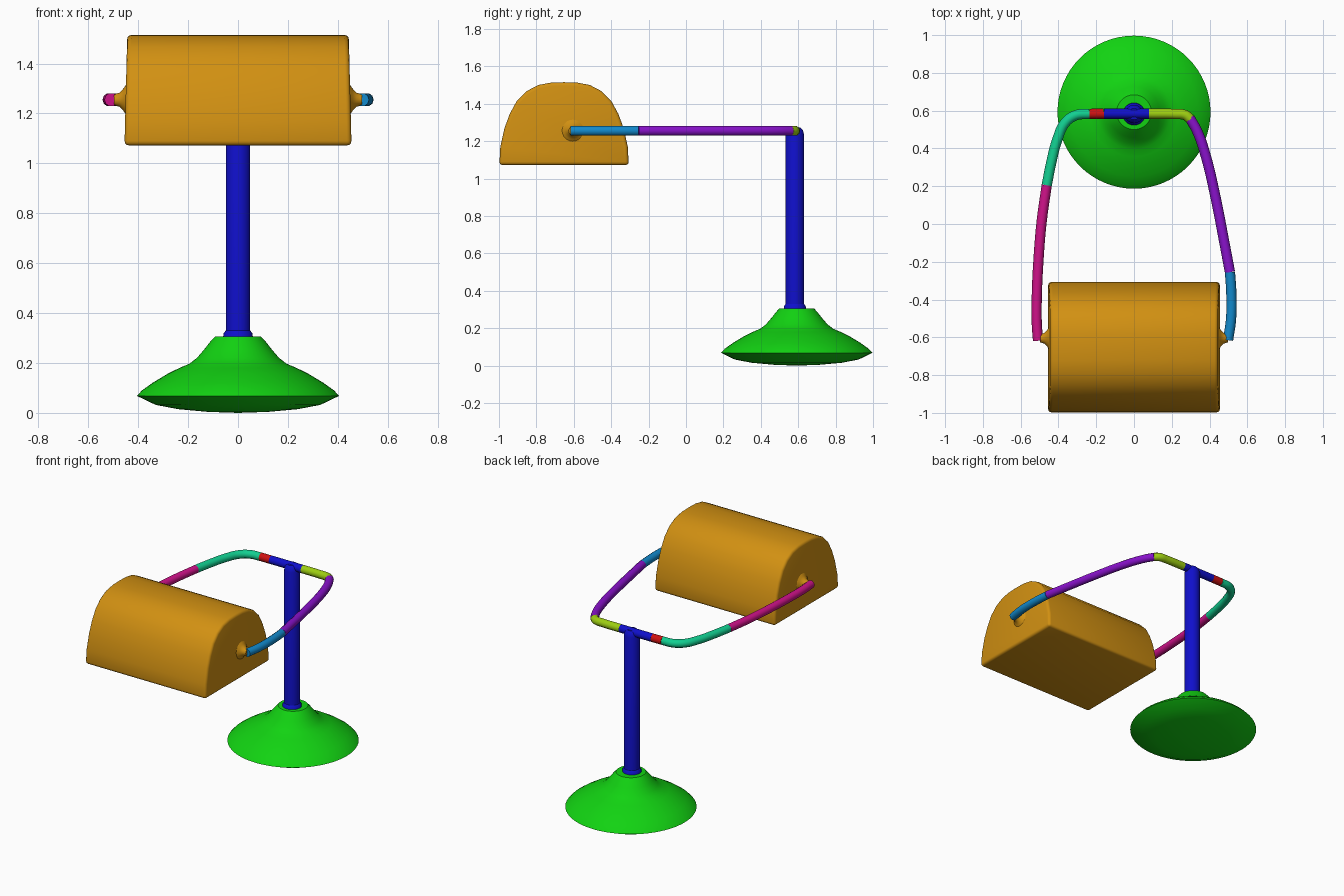
import bpy, bmesh, math
from mathutils import Matrix

if "Cube" in bpy.data.objects:
    bpy.data.objects.remove(bpy.data.objects["Cube"])

ARM_Z = 1.255
POST_Y = 0.582


def material(name, rgb):
    m = bpy.data.materials.new(name)
    m.diffuse_color = (*rgb, 1)
    m.use_nodes = True
    m.node_tree.nodes["Principled BSDF"].inputs["Base Color"].default_value = m.diffuse_color
    return m


ORANGE = material("orange", (0.64, 0.28, 0.006))
GREEN = material("green", (0.006, 0.65, 0.006))
BLUE = material("blue", (0.005, 0.005, 0.60))
RED = material("red", (0.62, 0.006, 0.006))
LIME = material("lime", (0.34, 0.62, 0.006))
PURPLE = material("purple", (0.25, 0.006, 0.60))
SKY = material("sky_blue", (0.006, 0.25, 0.60))
PINK = material("pink", (0.62, 0.006, 0.25))
TEAL = material("teal", (0.006, 0.62, 0.28))


def smooth(ob, angle=35):
    bpy.ops.object.select_all(action='DESELECT')
    ob.select_set(True)
    bpy.context.view_layer.objects.active = ob
    bpy.ops.object.shade_smooth_by_angle(angle=math.radians(angle))


def add_mesh(name, bm, mat, angle=35):
    bmesh.ops.recalc_face_normals(bm, faces=bm.faces)
    me = bpy.data.meshes.new(name)
    bm.to_mesh(me)
    bm.free()
    me.materials.append(mat)
    ob = bpy.data.objects.new(name, me)
    bpy.context.collection.objects.link(ob)
    smooth(ob, angle)
    return ob


def lathe(name, profile, mat, matrix, steps=48):
    """Spin an (r, z) profile about its local z axis."""
    bm = bmesh.new()
    vs = [bm.verts.new((r, 0, z)) for r, z in profile]
    es = [bm.edges.new(p) for p in zip(vs, vs[1:])]
    bmesh.ops.spin(bm, geom=vs + es, cent=(0, 0, 0), axis=(0, 0, 1),
                   angle=math.tau, steps=steps)
    bmesh.ops.remove_doubles(bm, verts=bm.verts, dist=1e-4)
    bm.transform(matrix)
    return add_mesh(name, bm, mat)


def tube(name, points, mat, radius=0.027):
    """Round tube through (x, y) points at arm height."""
    cu = bpy.data.curves.new(name, 'CURVE')
    cu.dimensions = '3D'
    cu.bevel_depth = radius
    cu.bevel_resolution = 3
    cu.resolution_u = 6
    cu.use_fill_caps = True
    sp = cu.splines.new('BEZIER')
    sp.bezier_points.add(len(points) - 1)
    for bp, (x, y) in zip(sp.bezier_points, points):
        bp.co = (x, y, ARM_Z)
        bp.handle_left_type = bp.handle_right_type = 'AUTO'
    cu.materials.append(mat)
    ob = bpy.data.objects.new(name, cu)
    bpy.context.collection.objects.link(ob)
    bpy.ops.object.select_all(action='DESELECT')
    ob.select_set(True)
    bpy.context.view_layer.objects.active = ob
    bpy.ops.object.convert(target='MESH')
    smooth(bpy.context.object, 50)


# Flared base with a shallow domed underside
lathe("base", [(0, 0), (0.12, 0.004), (0.24, 0.015), (0.33, 0.032), (0.405, 0.068),
               (0.385, 0.09), (0.34, 0.122), (0.28, 0.158), (0.235, 0.18), (0.195, 0.197),
               (0.165, 0.22), (0.135, 0.255), (0.11, 0.287), (0.092, 0.306), (0, 0.306)],
      GREEN, Matrix.Translation((0, 0.592, 0)), 64)

# Post with a small collar at the foot and a rounded top
lathe("post", [(0, 0.30), (0.06, 0.30), (0.058, 0.318), (0.049, 0.33), (0.049, 1.235),
               (0.043, 1.258), (0.03, 1.272), (0, 1.275)],
      BLUE, Matrix.Translation((0, POST_Y, 0)), 32)

# Crossbar and the coloured arm sections
tube("crossbar", [(-0.16, 0.584), (0.08, 0.584)], BLUE)
tube("red_joint", [(-0.235, 0.583), (-0.16, 0.584)], RED)
tube("left_bend", [(-0.235, 0.583), (-0.31, 0.575), (-0.365, 0.535), (-0.405, 0.45),
                   (-0.437, 0.33), (-0.462, 0.205)], TEAL)
tube("left_arm", [(-0.462, 0.205), (-0.488, 0.02), (-0.505, -0.18), (-0.515, -0.4),
                  (-0.515, -0.52), (-0.508, -0.618)], PINK)
tube("right_bend", [(0.08, 0.584), (0.22, 0.582), (0.27, 0.577), (0.3, 0.555)], LIME)
tube("right_arm", [(0.295, 0.562), (0.335, 0.49), (0.38, 0.36), (0.43, 0.15),
                   (0.475, -0.08), (0.508, -0.255)], PURPLE)
tube("right_end", [(0.508, -0.255), (0.515, -0.36), (0.514, -0.5), (0.498, -0.615)], SKY)

# Dome-section shade: extruded profile, slightly narrower at the crown
half = [(1.0, 1.072), (0.985, 1.17), (0.92, 1.27), (0.84, 1.345), (0.73, 1.415),
        (0.58, 1.467), (0.40, 1.500), (0.2, 1.513)]
outline = ([(-0.652 - 0.346 * u, z) for u, z in half] + [(-0.652, 1.515)]
           + [(-0.652 + 0.346 * u, z) for u, z in reversed(half)])
bm = bmesh.new()
rings = []
for side in (-1, 1):
    rings.append([bm.verts.new((side * (0.455 - 0.025 * (z - 1.07)), y, z))
                  for y, z in outline])
    bm.faces.new(rings[-1])
n = len(outline)
for i in range(n):
    j = (i + 1) % n
    bm.faces.new((rings[0][i], rings[0][j], rings[1][j], rings[1][i]))
bmesh.ops.recalc_face_normals(bm, faces=bm.faces)
sharp = [e for e in bm.edges if e.calc_face_angle(0) > math.radians(50)]
bmesh.ops.bevel(bm, geom=sharp, offset=0.018, segments=3, profile=0.5, affect='EDGES')
add_mesh("shade", bm, ORANGE, 40)

# Flared pivots joining the shade to the arm ends
for side, label in ((-1, "left"), (1, "right")):
    lathe(label + "_pivot", [(0, -0.02), (0.07, -0.005), (0.045, 0.012), (0.028, 0.028),
                             (0.022, 0.05), (0, 0.05)], ORANGE,
          Matrix.Translation((side * 0.447, -0.605, ARM_Z))
          @ Matrix.Rotation(side * math.pi / 2, 4, 'Y'), 24)
